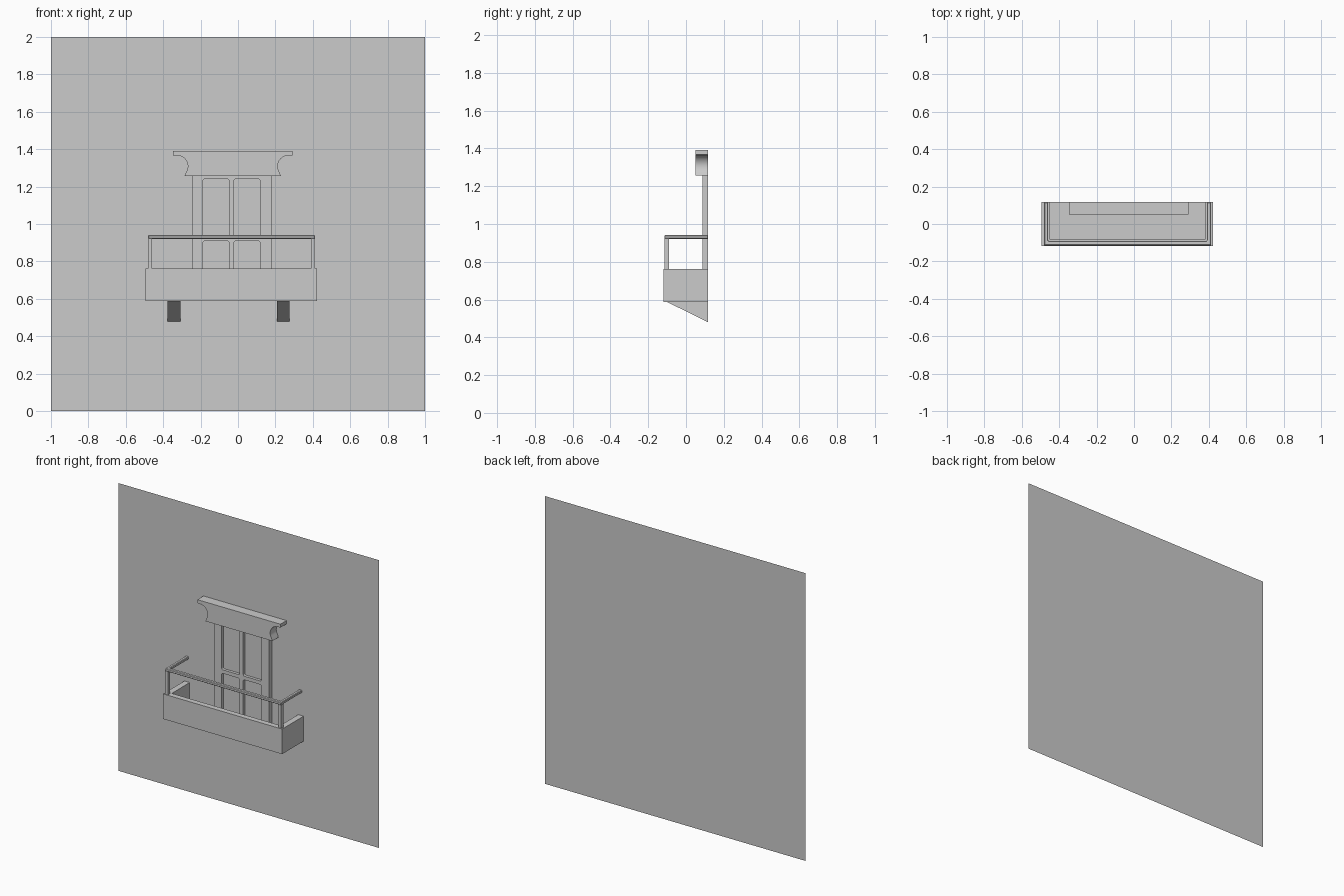
import bpy, bmesh, math

if "Cube" in bpy.data.objects:
    bpy.data.objects.remove(bpy.data.objects["Cube"])

BACK = 0.117                 # where every part meets the wall
FLOOR, RIM = 0.587, 0.761    # bottom and top of the balcony box


def prism(name, outline, axis, lo, hi):
    """Extrude a 2D outline along an axis: x uses (y, z), y uses (x, z), z uses (x, y)."""
    place = {"x": lambda a, b, t: (t, a, b),
             "y": lambda a, b, t: (a, t, b),
             "z": lambda a, b, t: (a, b, t)}[axis]
    bm = bmesh.new()
    rings = [[bm.verts.new(place(a, b, t)) for a, b in outline] for t in (lo, hi)]
    bm.faces.new(rings[0])
    bm.faces.new(rings[1])
    n = len(outline)
    for i in range(n):
        j = (i + 1) % n
        bm.faces.new((rings[0][i], rings[0][j], rings[1][j], rings[1][i]))
    bmesh.ops.recalc_face_normals(bm, faces=bm.faces)
    mesh = bpy.data.meshes.new(name)
    bm.to_mesh(mesh)
    bm.free()
    obj = bpy.data.objects.new(name, mesh)
    bpy.context.collection.objects.link(obj)
    return obj


def rect(a0, a1, b0, b1):
    return [(a0, b0), (a1, b0), (a1, b1), (a0, b1)]


def rounded_rect(a0, a1, b0, b1, r):
    pts = []
    for k, (a, b) in enumerate(rect(a0 + r, a1 - r, b0 + r, b1 - r)):
        for s in range(4):
            ang = math.pi + k * math.pi / 2 + s * math.pi / 6
            pts.append((a + r * math.cos(ang), b + r * math.sin(ang)))
    return pts


def u_shape(x0, x1, front, side, depth):
    """Plan of a U that is open towards the wall."""
    return [(x0, BACK), (x0, front), (x1, front), (x1, BACK),
            (x1 - side, BACK), (x1 - side, front + depth),
            (x0 + side, front + depth), (x0 + side, BACK)]


def chamfer(obj, width):
    mod = obj.modifiers.new("chamfer", "BEVEL")
    mod.width = width
    mod.segments = 1


# Wall sheet
bpy.ops.mesh.primitive_plane_add(size=2, location=(0, 0.118, 1),
                                 rotation=(math.pi / 2, 0, 0))
bpy.context.object.name = "wall"

# Balcony: parapet on three sides and a thin floor
prism("balcony_parapet", u_shape(-0.494, 0.422, -0.118, 0.041, 0.038), "z", FLOOR, RIM)
prism("balcony_floor", rect(-0.453, 0.381, -0.08, BACK), "z", FLOOR, FLOOR + 0.016)

# Wedge brackets under the balcony
for side, x in (("left", -0.376), ("right", 0.208)):
    prism(side + "_bracket", [(-0.1, FLOOR), (BACK, FLOOR), (BACK, 0.48)],
          "x", x, x + 0.068)

# Handrail and its corner posts
rail = prism("handrail", u_shape(-0.481, 0.412, -0.114, 0.022, 0.024), "z", 0.921, 0.941)
chamfer(rail, 0.004)
for side, x in (("left", -0.481), ("right", 0.39)):
    prism(side + "_rail_post", rect(x, x + 0.022, -0.114, -0.09), "z", RIM, 0.923)

# Door slab with four sunken panels
door = prism("door", rect(-0.246, 0.179, FLOOR + 0.005, 1.2575), "y", 0.087, BACK)
for column, x in (("left", -0.187), ("right", -0.021)):
    for row, z0, z1 in (("lower", 0.62, 0.909), ("upper", 0.934, 1.241)):
        cutter = prism(f"{column}_{row}_panel_cutter",
                       rounded_rect(x, x + 0.139, z0, z1, 0.01), "y", 0.07, 0.107)
        cutter.hide_render = True
        cutter.hide_viewport = False
        cutter.display_type = "WIRE"
        mod = door.modifiers.new("sunken_panel", "BOOLEAN")
        mod.operation = "DIFFERENCE"
        mod.solver = "EXACT"
        mod.object = cutter

# Cornice over the door: top slab with scooped ends below
cx, steps = -0.028, 12
half = [(0.319, 1.391), (0.319, 1.367), (0.281, 1.367)]
for i in range(1, steps + 1):
    ang = math.radians(78 + i * (212 - 78) / steps)
    half.append((0.297 + 0.057 * math.cos(ang), 1.309 + 0.057 * math.sin(ang)))
half.append((0.257, 1.2575))
outline = [(cx + a, z) for a, z in half] + [(cx - a, z) for a, z in reversed(half)]
cornice = prism("cornice", outline, "y", 0.05, BACK)
bpy.ops.object.select_all(action="DESELECT")
cornice.select_set(True)
bpy.context.view_layer.objects.active = cornice
bpy.ops.object.shade_smooth_by_angle(angle=math.radians(35))
